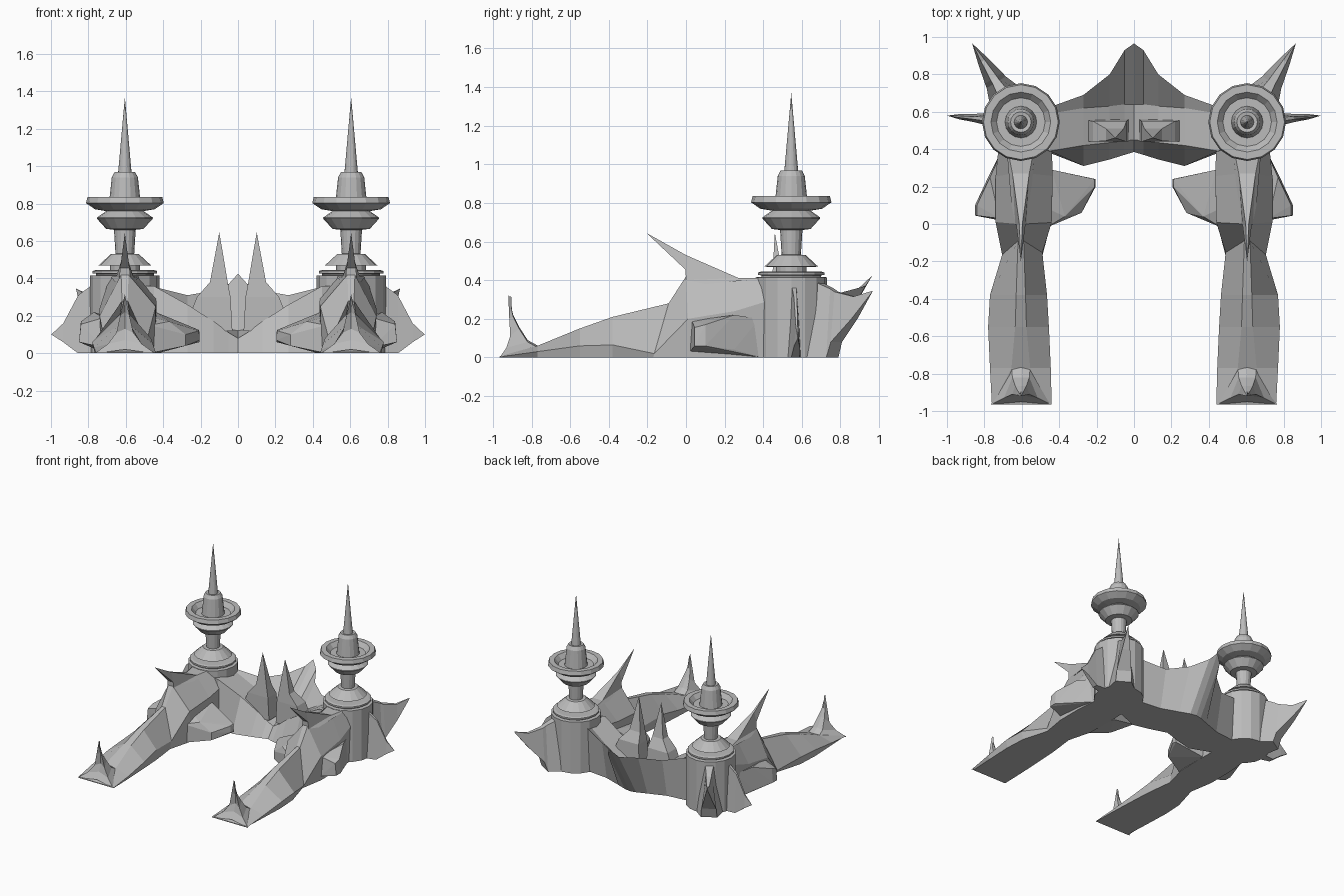
import bpy, bmesh, math
from mathutils import Vector

if "Cube" in bpy.data.objects:
    bpy.data.objects.remove(bpy.data.objects["Cube"])

grey = bpy.data.materials.new("stone_grey")
grey.diffuse_color = (0.5, 0.5, 0.5, 1)
grey.use_nodes = True
grey.node_tree.nodes["Principled BSDF"].inputs["Base Color"].default_value = grey.diffuse_color
TX, TY = 0.605, 0.545       # tower centre
AX = 0.605                  # arm centre line


def finish(name, bm):
    """Clean the mesh, make the object and mirror it to the other side."""
    bmesh.ops.remove_doubles(bm, verts=bm.verts, dist=0.0005)
    bmesh.ops.recalc_face_normals(bm, faces=bm.faces)
    me = bpy.data.meshes.new(name)
    bm.to_mesh(me)
    bm.free()
    me.materials.append(grey)
    ob = bpy.data.objects.new(name, me)
    bpy.context.collection.objects.link(ob)
    ob.modifiers.new("mirror", 'MIRROR').merge_threshold = 0.001
    return ob


def loft(name, rings, cap_start=True, cap_end=True):
    """Skin a list of equal-length point rings."""
    bm = bmesh.new()
    vs = [[bm.verts.new(p) for p in r] for r in rings]
    n = len(rings[0])
    for a, b in zip(vs, vs[1:]):
        for i in range(n):
            j = (i + 1) % n
            bm.faces.new((a[i], a[j], b[j], b[i]))
    if cap_start:
        bm.faces.new(vs[0])
    if cap_end:
        bm.faces.new(vs[-1])
    return finish(name, bm)


def hull(name, pts):
    """Convex chunk of rock."""
    bm = bmesh.new()
    for p in pts:
        bm.verts.new(p)
    bmesh.ops.convex_hull(bm, input=bm.verts)
    return finish(name, bm)


def lathe(name, profile, sides=16):
    rings = []
    for r, z in profile:
        rings.append([(TX + max(r, 0.0001) * math.cos(math.tau * k / sides),
                       TY + max(r, 0.0001) * math.sin(math.tau * k / sides), z)
                      for k in range(sides)])
    return loft(name, rings)


def fin(name, angle, sections):
    """Tapering fin out of the tower: (radius, z low, z high, half width)."""
    d = Vector((math.cos(angle), math.sin(angle), 0))
    s = Vector((-d.y, d.x, 0))
    rings = []
    for r, lo, hi, w in sections:
        c = Vector((TX, TY, 0)) + d * r
        rings.append([c + s * w + Vector((0, 0, lo)), c + s * w * .35 + Vector((0, 0, hi)),
                      c - s * w * .35 + Vector((0, 0, hi)), c - s * w + Vector((0, 0, lo))])
    return loft(name, rings)


# towers
lathe("tower_base", [(.185, 0), (.185, .415), (.155, .417), (.155, .425),
                     (.172, .427), (.172, .44), (.155, .445)])
lathe("tower_spire", [
    (.08, .43), (.08, .468), (.14, .47), (.075, .53), (.05, .532), (.058, .66),
    (.10, .665), (.15, .72), (.15, .725), (.10, .76), (.16, .77), (.208, .803),
    (.20, .835), (.16, .835), (.13, .80), (.085, .80), (.07, .94),
    (.055, .968), (.036, .965), (0, 1.37)])

# tower fins: one sideways, one diagonally backwards
fin("side_fin", math.radians(5), [(.1, 0, .42, .045), (.25, 0, .31, .022),
                                  (.33, .06, .16, .014), (.395, .1, .1, .0003)])
fin("back_fin", math.atan2(.42, .26), [(.12, 0, .41, .11), (.25, 0, .355, .06),
                                       (.275, .08, .34, .055), (.385, .2, .315, .03),
                                       (.494, .34, .345, .0003)])

# arms: y bottom, y top, outer width, inner width, ridge, z outer, z inner, z top
arm = [(-.965, -.965, .155, .165, .15, .003, .003, .006),
       (-.77, -.77, .165, .16, .05, .03, .02, .06),
       (-.55, -.55, .175, .15, .03, .06, .05, .15),
       (-.38, -.38, .165, .14, .025, .065, .08, .21),
       (-.17, -.09, .10, .115, .015, .02, .06, .28),
       (.02, .0, .135, .165, .02, .2, .25, .42),
       (.23, .27, .135, .17, .045, .24, .27, .41),
       (.45, .45, .115, .165, .08, .3, .3, .41)]
rings = []
for yb, yt, wo, wi, rw, zo, zi, zt in arm:
    yo = yb + (yt - yb) * zo / zt
    yi = yb + (yt - yb) * zi / zt
    rings.append([(AX + wo * .92, yb, 0), (AX + wo, yo, zo), (AX + rw, yt, zt),
                  (AX - rw, yt, zt), (AX - wi, yi, zi), (AX - wi, yb, 0)])
loft("arm", rings)

# swept horn above each arm: y, z of top edge, y, z of lower edge, half widths
rings = []
for yt, zt, yl, zl, wt, wl in [(.45, .412, .1, .38, .08, .05), (.27, .412, .0, .40, .045, .03),
                               (.0, .53, -.003, .455, .008, .025),
                               (-.2, .642, -.2, .64, .0003, .0003)]:
    rings.append([(AX + wt, yt, zt), (AX - wt, yt, zt), (AX - wl, yl, zl), (AX + wl, yl, zl)])
loft("arm_horn", rings)

# upright thorn on the arm tip: concave, spreading at its foot
rings = []
for wf, yf, zf, wb, yb, zb in [(.16, -.965, 0, .05, -.765, .05),
                               (.09, -.93, .05, .045, -.82, .08),
                               (.045, -.91, .11, .03, -.865, .15),
                               (.025, -.915, .2, .015, -.895, .21),
                               (.0003, -.92, .315, .0003, -.919, .315)]:
    rings.append([(AX + wf, yf, zf), (AX, yf + .015, zf + (.02 if wf > .001 else 0)),
                  (AX - wf, yf, zf), (AX - wb, yb, zb), (AX, yb, zb + .01), (AX + wb, yb, zb)])
loft("tip_thorn", rings)

# rock feet beside the arms
hull("inner_foot", [(.205, .24, .06), (.205, .235, .11), (.21, .24, .125), (.205, .20, .07),
                    (.21, .20, .12), (.28, .06, .04), (.28, .06, .10), (.37, .04, .17),
                    (.36, .03, .03), (.47, -.02, .15), (.47, -.02, 0), (.43, .28, 0),
                    (.44, .29, .22), (.5, .1, .2)])
hull("outer_foot", [(.85, .045, .06), (.85, .1, .06), (.84, .045, .155), (.84, .1, .17),
                    (.77, .25, .22), (.78, .25, .04), (.72, .03, .19), (.72, .02, .03),
                    (.71, .38, .2), (.71, .39, 0)])

# bridge between towers: front y, front top y/z, trough y/z, rear top y/z, rear foot y
rings = []
for x, yf, y1, z1, y2, z2, y3, z3, yr in [
        (0, .385, .45, .08, .64, .12, .965, .425, .72),
        (.05, .37, .445, .11, .64, .13, .93, .37, .71),
        (.13, .345, .435, .17, .63, .17, .80, .335, .68),
        (.27, .31, .42, .26, .62, .25, .69, .31, .63),
        (.45, .38, .39, .36, .59, .36, .625, .355, .61),
        (.55, .42, .42, .36, .58, .36, .61, .355, .6)]:
    rings.append([(x, yf, 0), (x, y1, z1), (x, y2, z2), (x, y3, z3), (x, yr, 0)])
loft("bridge", rings, cap_start=False)

# twin thorns on the bridge
rings = []
for x0, x1, y0, y1, z in [(.03, .29, .44, .56, .12), (.04, .22, .44, .55, .3),
                          (.055, .15, .445, .51, .38), (.0996, .1004, .46, .4605, .645)]:
    rings.append([(x0, y0, z), (x1, y0, z), (x1, y1, z), (x0, y1, z)])
loft("bridge_thorn", rings)
